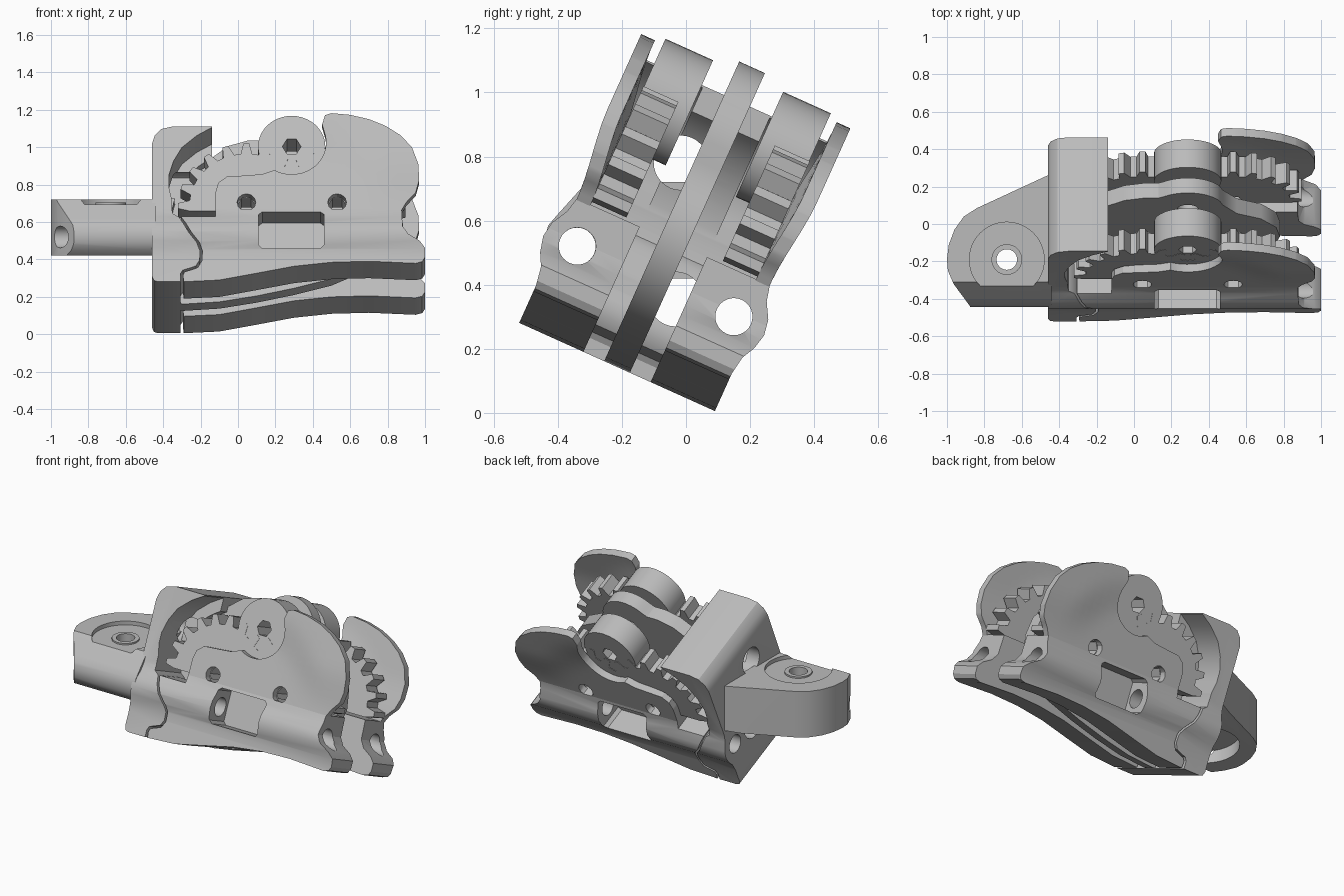
import bpy, bmesh
from math import sin, cos, pi, radians, hypot
from mathutils import Matrix

if "Cube" in bpy.data.objects:
    bpy.data.objects.remove(bpy.data.objects["Cube"])

grey = bpy.data.materials.new("light_grey")
grey.use_nodes = True
GREY = (0.5, 0.5, 0.5, 1)
grey.diffuse_color = GREY
grey.node_tree.nodes["Principled BSDF"].inputs["Base Color"].default_value = GREY

# The mechanism leans back; parts are built upright as (x, depth, height)
LEAN = Matrix.Translation((0, -0.2325, 0.105)) @ Matrix.Rotation(radians(-24.26), 4, 'X')
FLAT = Matrix.Identity(4)
GEARS = (0.045, 0.53)
GEAR_V, PIVOT_X, PIVOT_V = 0.51, 0.287, 0.858


def prism(name, pts, lo, hi, axis='Y', matrix=LEAN):
    """Extrude an outline along one axis; pts hold the other two coordinates."""
    place = {'X': lambda a, b, d: (d, a, b),
             'Y': lambda a, b, d: (a, d, b),
             'Z': lambda a, b, d: (a, b, d)}[axis]
    bm = bmesh.new()
    rings = [[bm.verts.new(place(a, b, d)) for a, b in pts] for d in (lo, hi)]
    n = len(pts)
    for ring in rings:
        bm.faces.new(ring)
    for i in range(n):
        j = (i + 1) % n
        bm.faces.new((rings[0][i], rings[0][j], rings[1][j], rings[1][i]))
    bmesh.ops.recalc_face_normals(bm, faces=bm.faces)
    mesh = bpy.data.meshes.new(name)
    bm.to_mesh(mesh)
    bm.free()
    mesh.materials.append(grey)
    ob = bpy.data.objects.new(name, mesh)
    ob.matrix_world = matrix
    bpy.context.collection.objects.link(ob)
    return ob


def arc(ca, cb, r, start, end, n):
    return [(ca + r * cos(radians(start + (end - start) * i / n)),
             cb + r * sin(radians(start + (end - start) * i / n))) for i in range(n + 1)]


def disc(name, ca, cb, r, lo, hi, axis='Y', sides=32, matrix=LEAN):
    return prism(name, arc(ca, cb, r, 0, 360, sides)[:-1], lo, hi, axis, matrix)


def combine(ob, tools, operation='DIFFERENCE'):
    """Apply boolean tools to a part and remove them."""
    for tool in tools:
        mod = ob.modifiers.new("cut", 'BOOLEAN')
        mod.operation, mod.solver, mod.object = operation, 'EXACT', tool
    bpy.context.view_layer.update()
    dg = bpy.context.evaluated_depsgraph_get()
    mesh = bpy.data.meshes.new_from_object(ob.evaluated_get(dg))
    ob.modifiers.clear()
    ob.data = mesh
    for tool in tools:
        bpy.data.objects.remove(tool)


def span(s, a, b):
    return sorted((s * a, s * b))


# Rounded rib on the outside of jaws and housing, as (depth, height)
RIB = [(0.335, 0), (0.335, 0.17), (0.345, 0.23), (0.366, 0.27), (0.378, 0.32),
       (0.37, 0.37), (0.342, 0.42), (0.33, 0.47), (0.335, 1.1)]

# Housing behind the gears, with wider clearance beside its central web
housing = prism("housing", [(-0.43, 0.042), (-0.45, 0.05), (-0.46, 0.075), (-0.46, 0.85),
                            (-0.445, 0.9), (-0.41, 0.938), (-0.35, 0.953), (-0.14, 0.953)]
                + arc(0.045, GEAR_V, 0.4, 117.5, 190, 18)
                + [(-0.318, 0.42), (-0.265, 0.315), (-0.22, 0.26), (-0.203, 0.22),
                   (-0.205, 0.17), (-0.225, 0.135), (-0.26, 0.122), (-0.295, 0.11),
                   (-0.308, 0.09), (-0.308, 0.042)], -0.5, 0.5)
section = prism("section", RIB + [(-d, v) for d, v in reversed(RIB)], -0.6, 0, 'X')
combine(housing, [section], 'INTERSECT')
CLEARANCE = [(-0.1, 0.97), (-0.14, 0.947), (-0.22, 0.9), (-0.3, 0.83), (-0.345, 0.75),
             (-0.37, 0.666), (-0.37, 0.6), (-0.352, 0.52), (-0.325, 0.44), (0, 0.44), (0, 0.97)]
cuts = [disc("bore", s * 0.268, 0.335, 0.058, -0.6, 0.2, 'X') for s in (-1, 1)]
cuts += [disc("window", s * 0.08, v, 0.085, -0.6, 0.2, 'X') for s, v in ((-1, 0.705), (1, 0.31))]
cuts += [prism("clearance", CLEARANCE, *span(s, 0.115, 0.5)) for s in (-1, 1)]
combine(housing, cuts)

# Mounting tail, level with the ground
tail = prism("mounting_tail", [(-0.44, -0.5), (-0.85, -0.5), (-0.88, -0.435), (-0.965, -0.32),
                               (-0.995, -0.25), (-1, -0.19), (-0.99, -0.11), (-0.96, -0.03),
                               (-0.91, 0.04), (-0.84, 0.085), (-0.44, 0.27)],
             0.42, 0.72, 'Z', FLAT)
section = prism("section", [(-0.31, 0.72), (-0.40, 0.62), (-0.43, 0.585), (-0.443, 0.54),
                            (-0.44, 0.49), (-0.42, 0.45), (-0.385, 0.42), (0.22, 0.42),
                            (0.4, 0.46), (0.4, 0.69), (0.34, 0.72)], -1.2, 0, 'X', FLAT)
combine(tail, [section], 'INTERSECT')
cuts = [disc("recess", -0.68, -0.19, 0.2, 0.695, 0.8, 'Z', 48, FLAT),
        disc("under_recess", -0.68, -0.17, 0.21, 0.3, 0.5, 'Z', 48, FLAT),
        disc("bolt_hole", -0.68, -0.19, 0.055, 0, 1, 'Z', 32, FLAT),
        disc("bore", -0.34, 0.52, 0.058, -1.1, -0.3, 'X', 32, FLAT)]
combine(tail, cuts)
collar = disc("tail_collar", -0.68, -0.19, 0.082, 0.6, 0.705, 'Z', 32, FLAT)
combine(collar, [disc("bolt_hole", -0.68, -0.19, 0.055, 0, 1, 'Z', 32, FLAT)])

# Middle plate with its pivot eye
middle = prism("middle_plate", [(-0.4, 0.06), (-0.4, 0.8), (-0.14, 0.9), (-0.05, 0.97), (0.05, 1.0),
                                (0.13, 1.0)]
               + arc(PIVOT_X, PIVOT_V + 0.02, 0.19, 130, 10, 16)
               + [(0.55, 0.8), (0.68, 0.73), (0.76, 0.62), (0.78, 0.5), (0.75, 0.38), (0.65, 0.26),
                  (0.5, 0.19), (0.3, 0.135), (0.1, 0.09), (-0.1, 0.055), (-0.29, 0.042)], -0.044, 0.044)
AXES = [(PIVOT_X, PIVOT_V)] + [(x, GEAR_V) for x in GEARS]
combine(middle, [disc("axis_hole", x, v, 0.055, -0.1, 0.1) for x, v in AXES])

JAW = [(-0.29, 0.042), (-0.1, 0.052), (0.1, 0.092), (0.3, 0.133), (0.5, 0.156), (0.7, 0.162),
       (0.95, 0.15), (0.985, 0.16), (1, 0.185), (1, 0.235), (0.97, 0.27), (0.91, 0.305),
       (0.88, 0.35), (0.875, 0.47), (-0.12, 0.47), (-0.12, 0.42), (-0.305, 0.42), (-0.25, 0.315),
       (-0.205, 0.26), (-0.19, 0.22), (-0.193, 0.165), (-0.215, 0.125), (-0.255, 0.11),
       (-0.285, 0.1), (-0.295, 0.08)]
PLATE = ([(-0.12, 0.465), (-0.12, 0.57), (-0.105, 0.625), (-0.06, 0.66), (0.05, 0.668), (0.13, 0.675)]
         + arc(PIVOT_X, PIVOT_V, 0.184, 240, 370, 14)
         + [(0.45, 0.955), (0.465, 1.008), (0.5, 1.02), (0.6, 1.01), (0.7, 0.985), (0.79, 0.945),
            (0.87, 0.89), (0.93, 0.82), (0.965, 0.72), (0.968, 0.63), (0.95, 0.565),
            (0.9, 0.51), (0.875, 0.465)])


def smooth(t):
    t = max(0, min(1, t))
    return t * t * (3 - 2 * t)


def bulge_wing(ob, s):
    """Slice a flat plate into a grid and sweep its wing outward."""
    bm = bmesh.new()
    bm.from_mesh(ob.data)
    for i in range(1, 14):
        for co, no in (((0.25 + 0.05 * i, 0, 0), (1, 0, 0)), ((0, 0, 0.4 + 0.045 * i), (0, 0, 1))):
            bmesh.ops.bisect_plane(bm, geom=bm.verts[:] + bm.edges[:] + bm.faces[:],
                                   plane_co=co, plane_no=no)
    for v in bm.verts:
        d = hypot(v.co.x - 0.3, v.co.z - 0.47)
        v.co.y += s * 0.028 * smooth((d - 0.3) / 0.25) * smooth((v.co.z - 0.47) / 0.3)
        if v.co.x < 0.35:
            v.co.y = s * min(abs(v.co.y), 0.33)
    bm.to_mesh(ob.data)
    bm.free()


def gear_outline(cx, teeth=20):
    pts = []
    for i in range(teeth):
        for f, r in ((-0.32, 0.305), (-0.14, 0.365), (0.14, 0.365), (0.32, 0.305)):
            a = 2 * pi * (i + f) / teeth
            pts.append((cx + r * cos(a), GEAR_V + r * sin(a)))
    return [p for p in pts if p[1] > 0.455]


# Matching front and back sides
for s, side in ((-1, "front"), (1, "back")):
    # Jaw with cross bore and rectangular pocket
    jaw = prism(side + "_jaw", JAW, *span(s, 0.115, 0.45))
    section = prism("section", [(s * d, v) for d, v in RIB + [(0, 1.1), (0, 0)]], -0.6, 1.2, 'X')
    combine(jaw, [section], 'INTERSECT')
    pocket = prism("pocket", [(0.11, 0.25), (0.13, 0.232), (0.44, 0.232), (0.46, 0.25), (0.46, 0.435),
                              (0.44, 0.452), (0.13, 0.452), (0.11, 0.435)], *span(s, 0.19, 0.5))
    combine(jaw, [disc("bore", s * 0.268, 0.335, 0.058, -0.6, 1.2, 'X'), pocket])

    # Side plate with flared wing
    plate = prism(side + "_wing_plate", PLATE, *span(s, 0.283, 0.33))
    bulge_wing(plate, s)
    combine(plate, [disc("socket", x, GEAR_V, 0.05, *span(s, 0.1, 0.5), sides=12) for x in GEARS])

    # Gears and pivot barrel
    for x, label in zip(GEARS, ("right", "left")):
        gear = prism(side + "_" + label + "_gear", gear_outline(x), *span(s, 0.165, 0.285))
        combine(gear, [disc("socket", x, GEAR_V, 0.05, *span(s, 0.1, 0.5), sides=6)])
    barrel = disc(side + "_pivot_barrel", PIVOT_X, PIVOT_V, 0.18, *span(s, 0.12, 0.283), sides=40)
    combine(barrel, [disc("socket", PIVOT_X, PIVOT_V, 0.05, *span(s, 0.1, 0.5), sides=6)])

# Smooth rounded surfaces, keep hard edges
for ob in bpy.context.collection.objects:
    if ob.type == 'MESH' and grey.name in ob.data.materials:
        bpy.ops.object.select_all(action='DESELECT')
        ob.select_set(True)
        bpy.context.view_layer.objects.active = ob
        bpy.ops.object.shade_smooth_by_angle(angle=radians(30))
